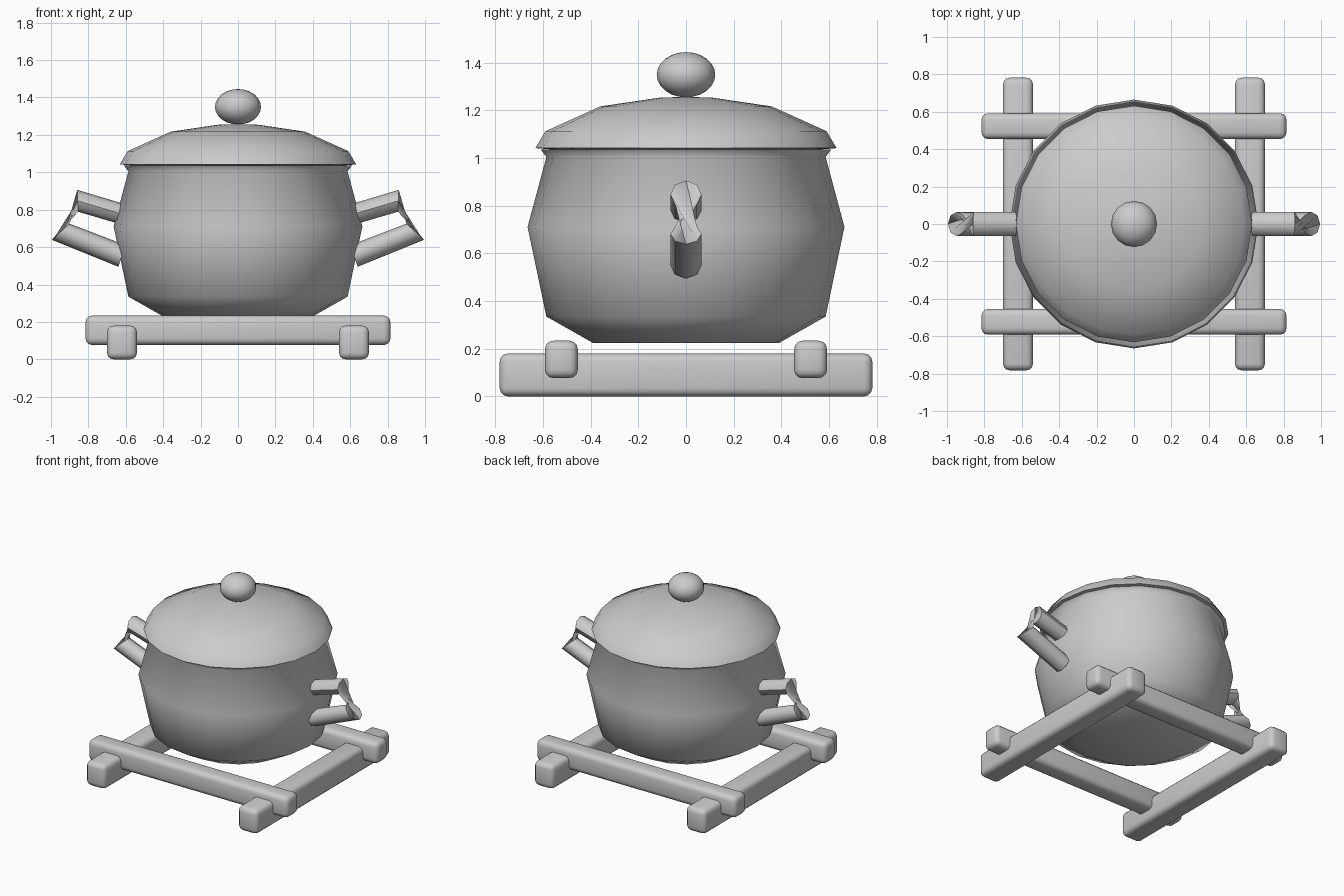
import bpy
import bmesh
import math
from mathutils import Vector

cube = bpy.data.objects.get("Cube")
if cube:
    bpy.data.objects.remove(cube, do_unlink=True)

# One plain grey for everything
grey = bpy.data.materials.new("plain grey")
grey.use_nodes = True
colour = (0.6, 0.6, 0.6, 1)
grey.diffuse_color = colour
grey.node_tree.nodes["Principled BSDF"].inputs["Base Color"].default_value = colour


def finish(name, bm, angle):
    """Turn a bmesh into a named object, smooth up to an angle."""
    bmesh.ops.recalc_face_normals(bm, faces=bm.faces)
    mesh = bpy.data.meshes.new(name)
    bm.to_mesh(mesh)
    bm.free()
    mesh.materials.append(grey)
    obj = bpy.data.objects.new(name, mesh)
    bpy.context.collection.objects.link(obj)
    bpy.ops.object.select_all(action="DESELECT")
    obj.select_set(True)
    bpy.context.view_layer.objects.active = obj
    bpy.ops.object.shade_smooth_by_angle(angle=math.radians(angle))
    return obj


def lathe(name, profile, sides=20, angle=62):
    """Spin (radius, height) points around z."""
    bm = bmesh.new()
    verts = [bm.verts.new((r, 0, z)) for r, z in profile]
    edges = [bm.edges.new(pair) for pair in zip(verts, verts[1:])]
    bmesh.ops.spin(bm, geom=verts + edges, cent=(0, 0, 0), axis=(0, 0, 1),
                   angle=math.tau, steps=sides)
    bmesh.ops.remove_doubles(bm, verts=bm.verts, dist=0.0005)
    return finish(name, bm, angle)


def beam(name, centre, size):
    """Rounded wooden bar."""
    bm = bmesh.new()
    bmesh.ops.create_cube(bm, size=1)
    for v in bm.verts:
        v.co = Vector(centre) + Vector(a * b for a, b in zip(v.co, size))
    bmesh.ops.bevel(bm, geom=bm.edges[:], offset=0.035, segments=3,
                    profile=0.5, affect="EDGES")
    return finish(name, bm, 40)


def handle(name, side):
    """Two bars joined by a half-turn twist, bridged ring by ring."""
    # Each ring: outer (x, z), inner (x, z)
    rings = [((0.59, 0.825), (0.62, 0.72)),
             ((0.86, 0.906), (0.855, 0.789)),
             ((0.90, 0.725), (0.995, 0.639)),
             ((0.60, 0.61), (0.64, 0.495))]
    sides = 8
    bm = bmesh.new()
    loops = []
    for outer, inner in rings:
        a = Vector((outer[0], 0, outer[1]))
        b = Vector((inner[0], 0, inner[1]))
        mid, arm = (a + b) / 2, (a - b) / 2
        loop = []
        for i in range(sides):
            t = math.tau * i / sides
            p = mid + arm * math.cos(t) + Vector((0, 0.065 * math.sin(t), 0))
            loop.append(bm.verts.new((p.x * side, p.y * side, p.z)))
        loops.append(loop)
    # The twist: the first two rings meet the last two half a turn round
    turned = loops[:2] + [[l[-i % sides] for i in range(sides)] for l in loops[2:]]
    turned[2:] = [[l[-i % sides] for i in range(sides)] for l in turned[2:]]
    for k, (a, b) in enumerate(zip(turned, turned[1:])):
        for i in range(sides):
            j = (i + 1) % sides
            if k == 1:
                # opposite y as well, so the tube pinches at its middle
                bm.faces.new((a[i], a[j], b[-j % sides], b[-i % sides]))
            else:
                bm.faces.new((a[i], a[j], b[j], b[i]))
    bm.faces.new(turned[0])
    bm.faces.new(turned[-1])
    return finish(name, bm, 50)


# Pot body with flared lip
lathe("pot_body", [(0, 0.224), (0.39, 0.224), (0.586, 0.335), (0.665, 0.711),
                   (0.586, 1.005), (0.61, 1.037), (0.57, 1.037)])

# Domed lid with sharp rim
lathe("lid", [(0.56, 1.036), (0.632, 1.042), (0.59, 1.113), (0.36, 1.217),
              (0.11, 1.254), (0, 1.257)])

# Lid knob
bm = bmesh.new()
bmesh.ops.create_uvsphere(bm, u_segments=16, v_segments=12, radius=1)
for v in bm.verts:
    v.co = Vector((v.co.x * 0.123, v.co.y * 0.123, 1.35 + v.co.z * 0.095))
finish("lid_knob", bm, 60)

# Side handles
for label, side in (("left", 1), ("right", -1)):
    handle(label + "_handle", side)

# Trivet: two lower runners and two upper crossbars
for label, side in (("left", 1), ("right", -1)):
    beam(label + "_runner", (side * 0.62, 0, 0.09), (0.16, 1.564, 0.18))
for label, side in (("front", -1), ("back", 1)):
    beam(label + "_crossbar", (0, side * 0.523, 0.155), (1.63, 0.138, 0.157))
